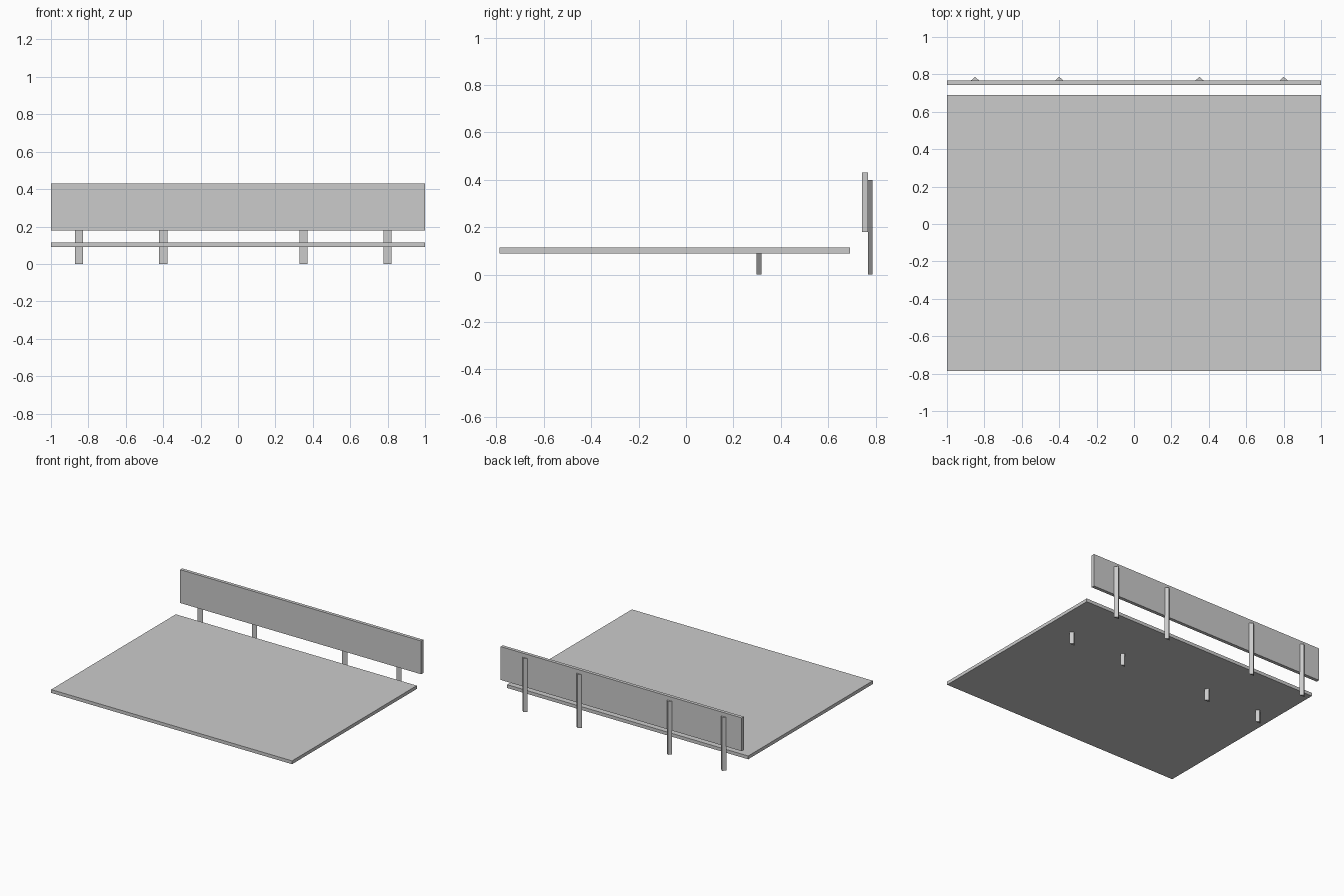
import bpy
import bmesh

cube = bpy.data.objects.get("Cube")
if cube:
    bpy.data.objects.remove(cube, do_unlink=True)

grey = bpy.data.materials.new("light grey")
grey.use_nodes = True
COLOUR = (0.6, 0.6, 0.6, 1)
grey.diffuse_color = COLOUR
grey.node_tree.nodes["Principled BSDF"].inputs["Base Color"].default_value = COLOUR


def prism(name, outline, z0, z1):
    """Extrude a plan outline from z0 up to z1."""
    bm = bmesh.new()
    base = bm.faces.new([bm.verts.new((x, y, z0)) for x, y in outline])
    top = bmesh.ops.extrude_face_region(bm, geom=[base], use_keep_orig=True)
    verts = [g for g in top["geom"] if isinstance(g, bmesh.types.BMVert)]
    bmesh.ops.translate(bm, verts=verts, vec=(0, 0, z1 - z0))
    bmesh.ops.recalc_face_normals(bm, faces=bm.faces)
    mesh = bpy.data.meshes.new(name)
    bm.to_mesh(mesh)
    bm.free()
    mesh.materials.append(grey)
    obj = bpy.data.objects.new(name, mesh)
    bpy.context.collection.objects.link(obj)
    return obj


def board(name, y0, y1, z0, z1):
    return prism(name, [(-1, y0), (1, y0), (1, y1), (-1, y1)], z0, z1)


def post(name, x, y, height):
    """Three-sided post, flat at the front and pointed at the back."""
    return prism(name, [(x - 0.022, y), (x + 0.022, y), (x, y + 0.02)], 0, height)


# Wide platform and upright back board
board("platform", -0.787, 0.691, 0.09, 0.115)
board("back_board", 0.743, 0.768, 0.18, 0.43)

# Short legs under the platform, tall posts behind the back board
for i, x in enumerate((-0.85, -0.4, 0.35, 0.8), 1):
    post(f"short_leg_{i}", x, 0.298, 0.09)
    post(f"back_post_{i}", x, 0.767, 0.4)
